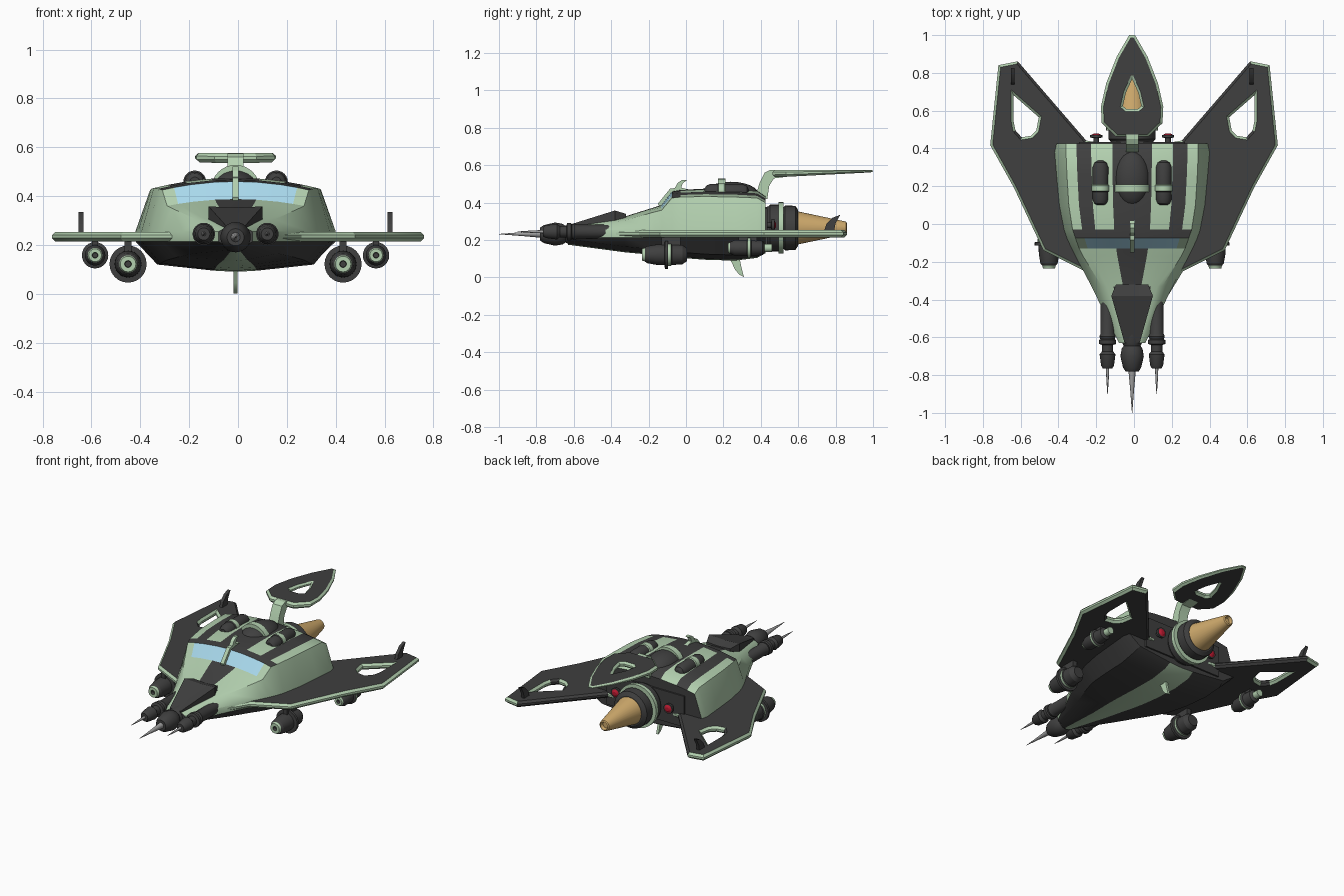
import bpy, bmesh, math
from math import sin, cos, pi, radians

if "Cube" in bpy.data.objects:
    bpy.data.objects.remove(bpy.data.objects["Cube"])


def mat(name, c):
    m = bpy.data.materials.new(name)
    m.diffuse_color = (*c, 1)
    m.use_nodes = True
    m.node_tree.nodes["Principled BSDF"].inputs["Base Color"].default_value = m.diffuse_color
    return m


DARK, GREEN, GLASS, TAN, RED, STEEL = range(6)
MATS = [mat("charcoal", (.05, .05, .05)), mat("pale_green", (.45, .63, .43)),
        mat("glass_blue", (.40, .70, .85)), mat("tan", (.62, .40, .15)),
        mat("red", (.5, .01, .03)), mat("steel", (.35, .35, .35))]
SIDE_ROT = (pi / 2, 0, pi / 2)      # local x -> world y, local y -> world z


def finish(name, bm, loc=(0, 0, 0), angle=30):
    bmesh.ops.recalc_face_normals(bm, faces=bm.faces)
    me = bpy.data.meshes.new(name)
    bm.to_mesh(me)
    bm.free()
    for m in MATS:
        me.materials.append(m)
    me.shade_smooth()
    me.set_sharp_from_angle(angle=radians(angle))
    ob = bpy.data.objects.new(name, me)
    ob.location = loc
    bpy.context.collection.objects.link(ob)
    return ob


def loft(bm, rings, colour):
    """Skin closed rings of points and cap both ends."""
    vs = [[bm.verts.new(p) for p in r] for r in rings]
    n = len(vs[0])
    for i in range(len(vs) - 1):
        for j in range(n):
            k = (j + 1) % n
            f = bm.faces.new((vs[i][j], vs[i][k], vs[i + 1][k], vs[i + 1][j]))
            f.material_index = colour(i, j)
    bm.faces.new(vs[0]).material_index = colour(0, 0)
    bm.faces.new(vs[-1]).material_index = colour(len(vs) - 2, 0)


def lathe(name, prof, x, z, n=24):
    """Turned part along y; prof rows are (y, radius, colour of next band)."""
    bm = bmesh.new()
    rings = [[(r * cos(2 * pi * k / n), y, r * sin(2 * pi * k / n)) for k in range(n)]
             for y, r, _ in prof]
    loft(bm, rings, lambda i, j: prof[i][2])
    return finish(name, bm, (x, 0, z))


def slab(name, outlines, loc, ext, bev, face, edge, rot=(0, 0, 0)):
    """Plate with chamfered rim; further outlines cut holes."""
    cu = bpy.data.curves.new(name, 'CURVE')
    cu.dimensions, cu.fill_mode = '2D', 'BOTH'
    cu.extrude, cu.bevel_depth, cu.bevel_resolution = ext, bev, 0
    for pts in outlines:
        sp = cu.splines.new('POLY')
        sp.points.add(len(pts) - 1)
        for p, (a, b) in zip(sp.points, pts):
            p.co = (a, b, 0, 1)
        sp.use_cyclic_u = True
    ob = bpy.data.objects.new(name, cu)
    bpy.context.collection.objects.link(ob)
    bpy.ops.object.select_all(action='DESELECT')
    ob.select_set(True)
    bpy.context.view_layer.objects.active = ob
    bpy.ops.object.convert(target='MESH')
    ob = bpy.context.object
    bm = bmesh.new()
    bm.from_mesh(ob.data)
    bpy.data.objects.remove(ob)
    bmesh.ops.remove_doubles(bm, verts=bm.verts, dist=1e-5)
    bm.normal_update()
    for f in bm.faces:
        f.material_index = face if abs(f.normal.z) > .9 else edge
    ob = finish(name, bm, loc, 25)
    ob.rotation_euler = rot
    return ob


def box(name, loc, size, colour):
    bm = bmesh.new()
    bmesh.ops.create_cube(bm, size=1)
    bmesh.ops.scale(bm, vec=size, verts=bm.verts)
    for f in bm.faces:
        f.material_index = colour
    return finish(name, bm, loc)


# Hull: y, roof half width, roof centre z, roof edge z, chine half width, bottom z
STATIONS = [(-.63, .05, .275, .265, .07, .175), (-.33, .16, .325, .305, .215, .135),
            (-.17, .26, .375, .35, .30, .12), (-.13, .28, .388, .36, .32, .115),
            (-.075, .30, .46, .425, .345, .11), (-.03, .315, .468, .43, .36, .105),
            (.10, .335, .475, .433, .385, .095), (.26, .345, .475, .43, .40, .09),
            (.38, .35, .465, .425, .41, .105), (.425, .35, .435, .40, .40, .13)]


def section(y, w, zc, ze, c, zb):
    half = [(w * f, zc - (zc - ze) * f * f) for f in (0, .3, .62, .84, 1)]
    half += [(c, .255), (c, .215), (.8 * c, zb + .03), (.22 * c, zb + .005), (0, zb)]
    return [(x, y, z) for x, z in half] + [(-x, y, z) for x, z in half[-2:0:-1]]


def hull_colour(i, j):
    c = min(j, 17 - j)
    if c >= 4:
        return DARK if c in (6, 7) else GREEN
    if i == 3:
        return GLASS if c < 3 else GREEN
    if (i == 4) or (i == 0 and c < 2) or c == 0 or (c == 2 and i > 4):
        return DARK
    return GREEN


bm = bmesh.new()
loft(bm, [section(*s) for s in STATIONS], hull_colour)
finish("hull", bm)

# Raised nose plate and rear bulkhead
bm = bmesh.new()
loft(bm, [[(-w, y, .2), (w, y, .2), (w, y, z), (0, y, z - .005), (-w, y, z)]
          for y, w, z in ((-.63, .04, .28), (-.38, .11, .358), (-.32, .085, .34))],
     lambda i, j: DARK)
finish("nose_plate", bm)
box("rear_bulkhead", (0, .42, .27), (.56, .03, .2), DARK)

# Windshield strut with roof hook, and belly fin
slab("windshield_strut", [[(-.14, .37), (-.15, .395), (-.085, .475), (-.06, .478),
     (-.045, .505), (-.02, .522), (.005, .52), (-.018, .503), (-.026, .48), (.04, .465)]],
     (0, 0, 0), .012, 0, GREEN, GREEN, SIDE_ROT)
slab("belly_fin", [[(.22, .11), (.285, .11), (.295, .06), (.31, .002), (.285, .015),
     (.26, .045), (.245, .08)]], (0, 0, 0), .008, 0, GREEN, GREEN, SIDE_ROT)

# Tail: stem and leaf-shaped plate with a hole
slab("tail_stem", [[(.37, .43), (.395, .51), (.42, .56), (.45, .575), (.55, .575), (.55, .54),
     (.47, .53), (.445, .49), (.435, .42)]], (0, 0, 0), .033, 0, GREEN, GREEN, SIDE_ROT)
right = [(.08, .475), (.148, .54), (.152, .62), (.125, .74), (.07, .88), (.008, .987)]
hole = [(.035, .595), (.063, .62), (.045, .70), (.006, .785)]
tail = slab("tail_plate", [right + [(-x, y) for x, y in right[::-1]],
                           hole + [(-x, y) for x, y in hole[::-1]]],
            (0, 0, .556), .007, .013, DARK, GREEN)
for v in tail.data.vertices:            # thinner toward the tip
    v.co.z = .02 - (.02 - v.co.z) * min(1, .35 + 1.3 * (.99 - v.co.y))

# Main engine with exhaust cone
lathe("engine", [(.38, .10, DARK), (.44, .115, DARK), (.45, .125, DARK), (.495, .125, GREEN),
      (.495, .138, GREEN), (.52, .138, GREEN), (.52, .11, DARK), (.53, .12, DARK),
      (.585, .118, DARK), (.60, .095, DARK), (.60, .05, DARK)], 0, .265, 32)
lathe("exhaust_cone", [(.59, .09, TAN), (.855, .034, TAN), (.86, .026, TAN),
      (.84, .02, TAN)], 0, .265, 32)

# Roof machinery: hump, arch band, side tubes
bm = bmesh.new()
bmesh.ops.create_uvsphere(bm, u_segments=24, v_segments=12, radius=1)
bmesh.ops.scale(bm, vec=(.095, .15, .07), verts=bm.verts)
finish("roof_hump", bm, (0, .24, .442), 60)
lathe("roof_arch", [(.17, .092, GREEN), (.17, .1, GREEN), (.21, .1, GREEN),
      (.21, .092, GREEN)], 0, .428, 32)

# Nose cannon
lathe("nose_cannon", [(-.78, .035, DARK), (-.76, .048, DARK), (-.70, .062, DARK),
      (-.66, .055, DARK), (-.645, .045, DARK), (-.63, .052, DARK), (-.56, .06, DARK)], 0, .232)
lathe("nose_spike", [(-1, .001, STEEL), (-.88, .01, STEEL), (-.77, .02, STEEL)], 0, .232, 12)

WING = [(.08, -.52), (.25, -.24), (.47, -.13), (.625, .2), (.748, .42), (.706, .83),
        (.62, .847), (.26, .43), (.08, .40)]
WING_HOLE = [(.65, .71), (.49, .57), (.505, .49), (.54, .455), (.60, .445), (.64, .49), (.65, .54)]

for s, side in ((1, "right"), (-1, "left")):
    # Wing with cut-out; inner trailing edge stays dark
    wing = slab(side + "_wing", [[(s * x, y) for x, y in o] for o in (WING, WING_HOLE)],
                (0, 0, .234), .006, .013, DARK, GREEN)
    for p in wing.data.polygons:
        if p.normal.x * s < -.3 and p.center.y > .4 and p.normal.y > .3:
            p.material_index = DARK
    slab(side + "_wing_hook", [[(.735, .24), (.79, .24), (.80, .29), (.825, .335), (.785, .32),
         (.75, .285)]], (s * .632, 0, 0), .01, 0, DARK, DARK, SIDE_ROT)

    # Side guns
    lathe(side + "_gun", [(-.765, .025, DARK), (-.75, .034, DARK), (-.69, .042, DARK),
          (-.675, .03, DARK), (-.64, .03, DARK), (-.635, .046, DARK), (-.615, .046, DARK),
          (-.61, .038, DARK), (-.595, .043, DARK), (-.58, .037, DARK), (-.28, .037, DARK)],
          s * .13, .245)
    lathe(side + "_gun_spike", [(-.9, .001, STEEL), (-.83, .006, STEEL), (-.76, .009, STEEL)],
          s * .13, .245, 12)

    # Large inboard pod
    lathe(side + "_large_pod", [(-.215, .012, DARK), (-.235, .014, GREEN), (-.235, .032, GREEN),
          (-.22, .036, DARK), (-.21, .045, DARK), (-.16, .054, DARK), (-.115, .055, DARK),
          (-.113, .076, DARK), (-.097, .076, DARK), (-.095, .06, GREEN), (-.08, .06, DARK),
          (-.075, .055, DARK), (-.02, .052, DARK), (.005, .035, DARK)], s * .44, .122)
    box(side + "_large_pylon", (s * .44, -.08, .195), (.03, .1, .07), DARK)

    # Small outboard pod
    lathe(side + "_small_pod", [(.24, .01, DARK), (.225, .012, GREEN), (.225, .026, GREEN),
          (.235, .03, DARK), (.26, .042, DARK), (.325, .042, DARK), (.33, .054, GREEN),
          (.345, .054, DARK), (.35, .042, DARK), (.41, .038, DARK), (.42, .022, GREEN),
          (.46, .022, GREEN)], s * .575, .158)
    box(side + "_small_pylon", (s * .575, .33, .205), (.025, .1, .05), DARK)

    # Roof tube with green clamp
    lathe(side + "_roof_tube", [(.10, .02, DARK), (.11, .034, DARK), (.13, .042, DARK),
          (.17, .042, DARK), (.175, .047, GREEN), (.205, .047, GREEN), (.21, .042, DARK),
          (.30, .042, DARK), (.325, .032, DARK), (.335, .015, DARK)], s * .167, .458)

    # Rear light on a short stalk
    lathe(side + "_rear_light", [(.41, .015, DARK), (.455, .015, DARK), (.458, .032, DARK),
          (.472, .032, DARK), (.472, .025, RED), (.48, .012, RED)], s * .19, .28, 16)

# The centreline sits a hair left of the wing span's middle
for ob in bpy.context.collection.objects:
    if not ob.name.endswith("_wing"):
        ob.location.x -= .01
